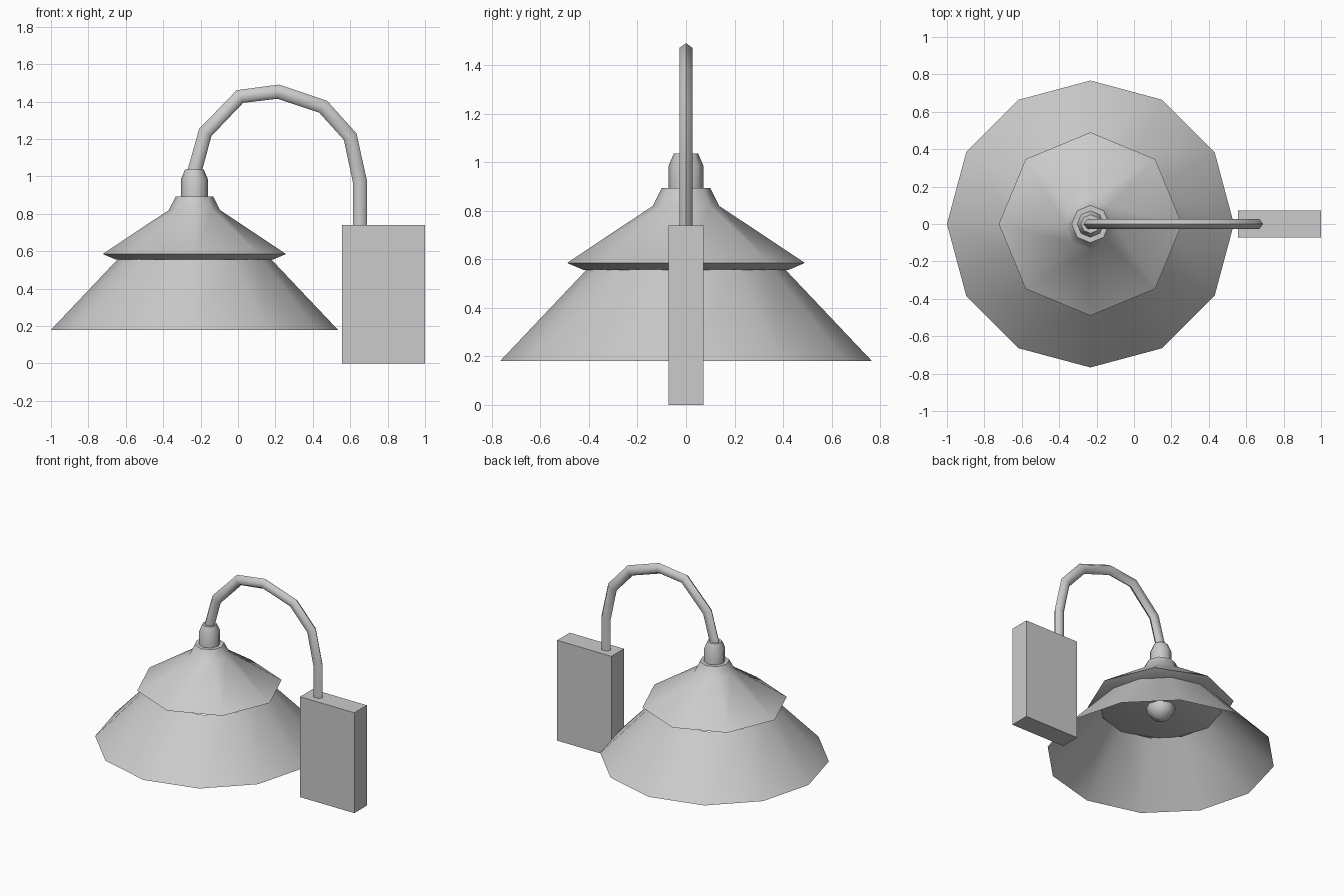
import bpy, bmesh
from math import cos, sin, pi, radians
from mathutils import Vector

cube = bpy.data.objects.get("Cube")
if cube:
    bpy.data.objects.remove(cube, do_unlink=True)

AXIS_X = -0.233

metal = bpy.data.materials.new("grey_metal")
metal.use_nodes = True
grey = (0.6, 0.6, 0.6, 1)
metal.diffuse_color = grey
metal.node_tree.nodes["Principled BSDF"].inputs["Base Color"].default_value = grey


def finish(name, bm, smooth=None):
    bmesh.ops.recalc_face_normals(bm, faces=bm.faces)
    mesh = bpy.data.meshes.new(name)
    bm.to_mesh(mesh)
    bm.free()
    mesh.materials.append(metal)
    obj = bpy.data.objects.new(name, mesh)
    bpy.context.collection.objects.link(obj)
    if smooth:
        bpy.ops.object.select_all(action='DESELECT')
        obj.select_set(True)
        bpy.context.view_layer.objects.active = obj
        bpy.ops.object.shade_smooth_by_angle(angle=radians(smooth))
    return obj


def loft(name, rings, caps, smooth):
    """Join equal rings of points; caps closes both ends."""
    bm = bmesh.new()
    loops = [[bm.verts.new(p) for p in ring] for ring in rings]
    n = len(loops[0])
    for a, b in zip(loops, loops[1:]):
        for i in range(n):
            j = (i + 1) % n
            bm.faces.new((a[i], a[j], b[j], b[i]))
    if caps:
        bm.faces.new(loops[0])
        bm.faces.new(loops[-1])
    return finish(name, bm, smooth)


def turned(name, profile, sides, caps=True, smooth=50):
    """Turn a (radius, height) profile around the lamp axis."""
    angles = [2 * pi * i / sides for i in range(sides)]
    rings = [[(AXIS_X + r * cos(a), r * sin(a), z) for a in angles]
             for r, z in profile]
    return loft(name, rings, caps, smooth)


# Shades, socket and bulb
turned("lower_shade", [(0.767, 0.18), (0.41, 0.557)], 12, caps=False)
turned("upper_shade", [(0.42, 0.555), (0.49, 0.585), (0.137, 0.82), (0.1, 0.893)], 8)
turned("socket", [(0.072, 0.88), (0.072, 0.985), (0.05, 1.037)], 8)
bulb = [(max(0.1 * sin(pi * k / 6), 0.002), 0.56 - 0.1 * cos(pi * k / 6))
        for k in range(7)]
turned("bulb", bulb, 8)

# Bent arm, six-sided, slightly slimmer from side to side
path = [Vector((x, 0, z)) for x, z in (
    (-0.24, 1.0), (-0.175, 1.235), (0.01, 1.427), (0.215, 1.453),
    (0.455, 1.373), (0.6, 1.212), (0.652, 0.972), (0.652, 0.73))]
rings = []
for i, p in enumerate(path):
    before = (p - path[max(i - 1, 0)]).normalized()
    after = (path[min(i + 1, len(path) - 1)] - p).normalized()
    along = (before + after).normalized()
    out = Vector((-along.z, 0, along.x))
    rings.append([p + out * 0.038 * cos(k * pi / 3)
                  + Vector((0, 0.03 * sin(k * pi / 3), 0)) for k in range(6)])
loft("arm", rings, True, 65)

# Wall box
bm = bmesh.new()
bmesh.ops.create_cube(bm, size=1)
bmesh.ops.scale(bm, vec=(0.443, 0.146, 0.74), verts=bm.verts)
bmesh.ops.translate(bm, vec=(0.7785, 0, 0.37), verts=bm.verts)
finish("wall_box", bm)
